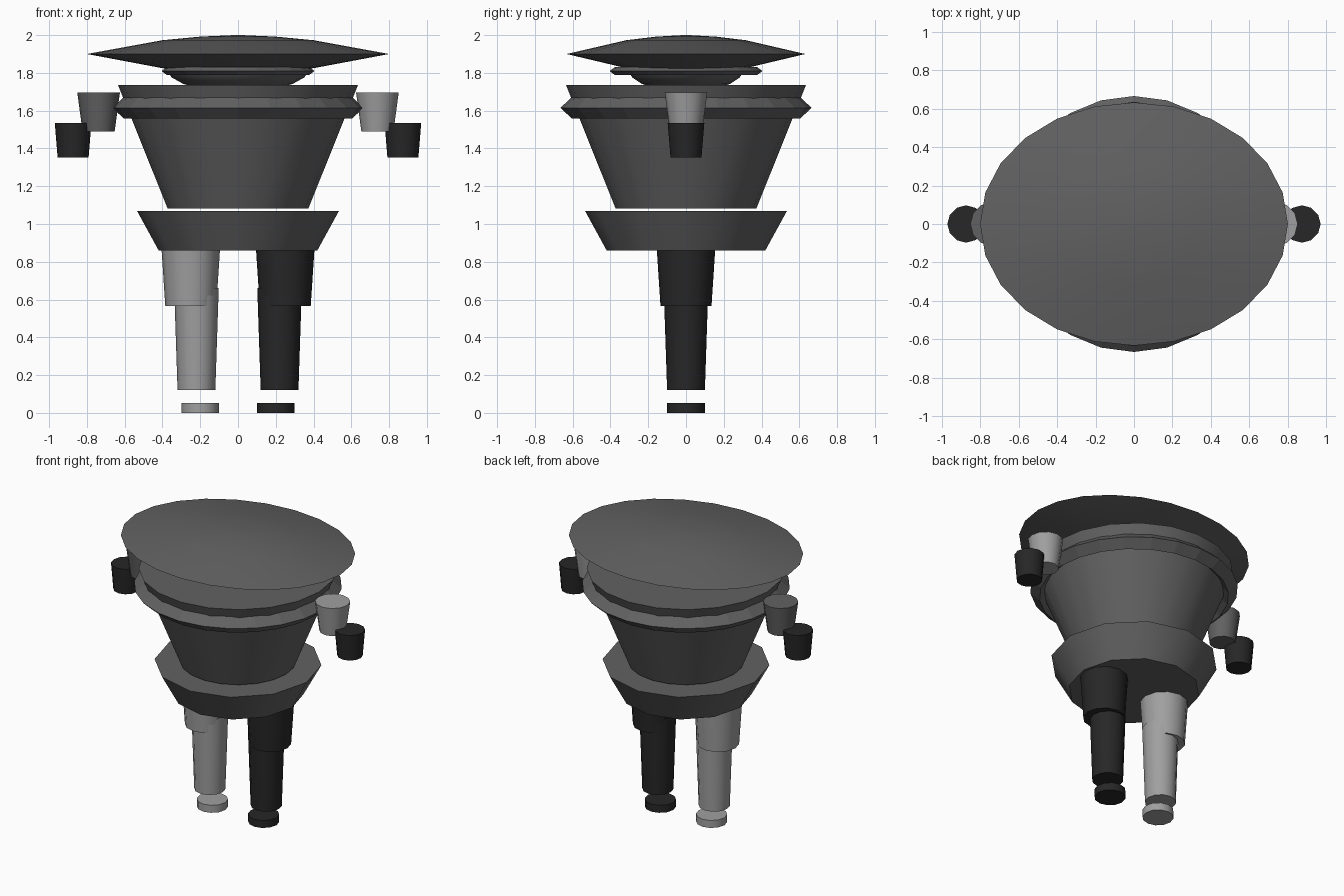
import bpy, math

if "Cube" in bpy.data.objects:
    bpy.data.objects.remove(bpy.data.objects["Cube"])


def mat(name, v):
    m = bpy.data.materials.new(name)
    m.diffuse_color = (v, v, v, 1)
    m.use_nodes = True
    m.node_tree.nodes["Principled BSDF"].inputs["Base Color"].default_value = m.diffuse_color
    return m


STEEL = mat("steel", 0.12)
LIGHT = mat("light_steel", 0.35)
BLACK = mat("black_steel", 0.02)


def lathe(name, profile, n, loc=(0, 0), sy=1.0, m=STEEL):
    """Revolve (radius, z) points about a vertical axis; ends are closed."""
    verts, faces = [], []
    for r, z in profile:
        for i in range(n):
            a = 2 * math.pi * i / n
            verts.append((r * math.cos(a), r * math.sin(a) * sy, z))
    for k in range(len(profile) - 1):
        for i in range(n):
            j = (i + 1) % n
            faces.append((k * n + i, k * n + j, (k + 1) * n + j, (k + 1) * n + i))
    faces.append(tuple(reversed(range(n))))
    faces.append(tuple(range((len(profile) - 1) * n, len(profile) * n)))
    me = bpy.data.meshes.new(name)
    me.from_pydata(verts, [], faces)
    ob = bpy.data.objects.new(name, me)
    ob.location = (loc[0], loc[1], 0)
    bpy.context.collection.objects.link(ob)
    me.materials.append(m)
    bpy.ops.object.select_all(action='DESELECT')
    ob.select_set(True)
    bpy.context.view_layer.objects.active = ob
    bpy.ops.object.shade_smooth_by_angle(angle=math.radians(35))
    return ob


def ring(name, major, minor_r, minor_z, z, n):
    """Ring with a diamond cross-section."""
    bpy.ops.mesh.primitive_torus_add(major_radius=major, minor_radius=minor_r,
                                     major_segments=n, minor_segments=4,
                                     location=(0, 0, z))
    ob = bpy.context.object
    ob.name = name
    ob.scale.z = minor_z / minor_r
    ob.data.materials.append(STEEL)
    return ob


# Wide oval head, jaw and neck ring
lathe("head", [(0.02, 1.80), (0.4, 1.825), (0.8, 1.9), (0.4, 1.973),
               (0.2, 1.992), (0.02, 2.0)], 24, sy=0.79)
lathe("jaw", [(0.02, 1.70), (0.18, 1.712), (0.29, 1.742), (0.35, 1.775),
              (0.37, 1.80), (0.34, 1.84)], 20, sy=0.81)
ring("neck_ring", 0.375, 0.03, 0.022, 1.81, 24)

# Tapered torso, shoulder ring and hip bowl
lathe("torso", [(0.373, 1.083), (0.635, 1.735)], 20)
ring("shoulder_ring", 0.605, 0.06, 0.056, 1.615, 24)
lathe("hips", [(0.42, 0.86), (0.535, 1.07)], 12)

# Limbs on both sides
for s, side in ((-1, "left"), (1, "right")):
    leg = LIGHT if s < 0 else BLACK
    lathe(side + "_upper_leg", [(0.135, 0.565), (0.155, 0.87)], 12, (s * 0.25, 0), m=leg)
    lathe(side + "_lower_leg", [(0.10, 0.12), (0.118, 0.66)], 12, (s * 0.22, 0), m=leg)
    lathe(side + "_foot", [(0.10, 0.0), (0.10, 0.053)], 12, (s * 0.20, 0), m=leg)
    lathe(side + "_upper_arm", [(0.085, 1.49), (0.113, 1.697)], 12, (s * 0.738, 0),
          m=LIGHT if s > 0 else STEEL)
    lathe(side + "_lower_arm", [(0.082, 1.352), (0.097, 1.535)], 12, (s * 0.873, 0), m=BLACK)
